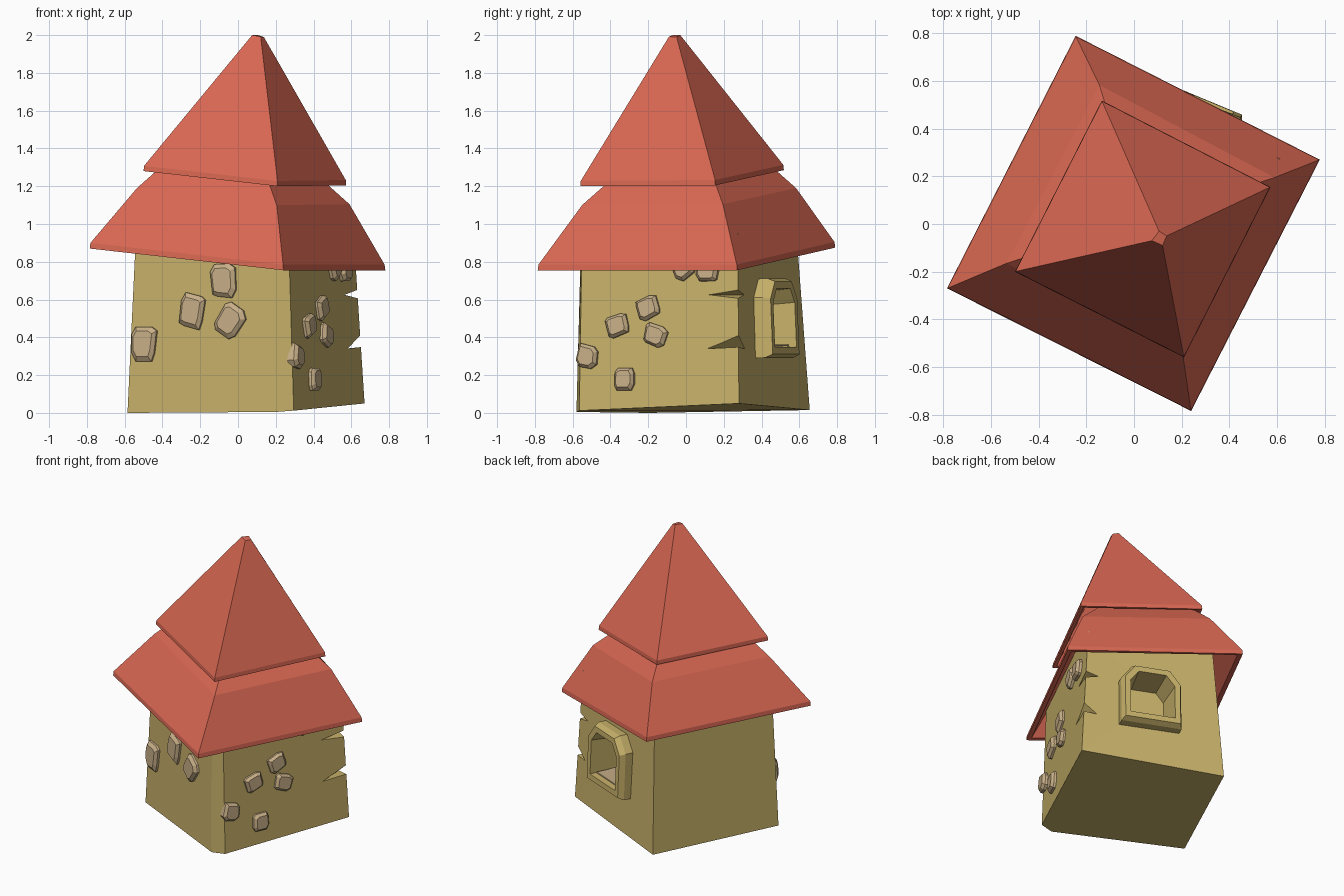
import bpy, bmesh, math, random
from mathutils import Vector

if "Cube" in bpy.data.objects:
    bpy.data.objects.remove(bpy.data.objects["Cube"])

random.seed(4)


def material(name, rgb):
    m = bpy.data.materials.new(name)
    m.diffuse_color = (*rgb, 1)
    m.use_nodes = True
    m.node_tree.nodes["Principled BSDF"].inputs["Base Color"].default_value = m.diffuse_color
    return m


RED = material("roof red", (0.70, 0.138, 0.086))
YELLOW = material("wall ochre", (0.58, 0.445, 0.145))
STONE = material("stone beige", (0.58, 0.43, 0.245))


def finish(name, bm, mat):
    bmesh.ops.recalc_face_normals(bm, faces=bm.faces)
    me = bpy.data.meshes.new(name)
    bm.to_mesh(me)
    bm.free()
    me.materials.append(mat)
    ob = bpy.data.objects.new(name, me)
    bpy.context.collection.objects.link(ob)
    return ob


def stack(name, rings, mat):
    """Solid from a stack of equal-sized rings, capped at both ends."""
    bm = bmesh.new()
    loops = [[bm.verts.new(p) for p in r] for r in rings]
    n = len(loops[0])
    for a, b in zip(loops, loops[1:]):
        for i in range(n):
            j = (i + 1) % n
            bm.faces.new((a[i], a[j], b[j], b[i]))
    bm.faces.new(loops[0][::-1])
    bm.faces.new(loops[-1])
    return finish(name, bm, mat)


def hull(name, pts, mat):
    bm = bmesh.new()
    for p in pts:
        bm.verts.new(p)
    bmesh.ops.convex_hull(bm, input=bm.verts)
    return finish(name, bm, mat)


def shifted(ring, scale=1.0, dz=0.0):
    """Copy of a ring scaled in plan about its own middle and raised."""
    pts = [Vector(p) for p in ring]
    c = sum(pts, Vector()) / len(pts)
    return [(c.x + (p.x - c.x) * scale, c.y + (p.y - c.y) * scale, p.z + dz) for p in pts]


# Roof: two hollow tiers, corners ordered west, south, east, north
eave = [(-.785, -.27, .87), (.24, -.785, .755), (.78, .27, .755), (-.245, .79, .875)]
bend = [(-.535, -.165, 1.19), (.205, -.55, 1.10), (.59, .195, 1.105), (-.145, .583, 1.19)]
stack("lower_roof", [shifted(bend, .85, -.02), shifted(eave, .95, .005), eave,
                     shifted(eave, .995, .03), bend, shifted(bend, .62, .19)], RED)
eave2 = [(-.50, -.20, 1.28), (.21, -.56, 1.20), (.573, .155, 1.205), (-.135, .518, 1.285)]
tip = [(.075, -.07, 2.0), (.12, -.09, 1.992), (.137, -.05, 1.99), (.105, -.03, 2.0)]
stack("upper_roof", [shifted(tip, .8, -.12), shifted(eave2, .94, .005), eave2,
                     shifted(eave2, .995, .028), tip], RED)

# Walls: tapered, with a chamfered front corner
W, S1, S2, E, N = 0, 1, 2, 3, 4
base = [Vector(p) for p in ((-.585, -.195, 0), (.20, -.58, .005), (.295, -.565, .012),
                            (.67, .28, .05), (-.20, .655, .015))]
top = [Vector(p) for p in ((-.54, -.185, .95), (.185, -.555, .95), (.267, -.55, .95),
                           (.612, .274, .95), (-.165, .585, .95))]
body = stack("walls", [base, top], YELLOW)


def edge_at(i, z):
    f = (z - base[i].z) / (top[i].z - base[i].z)
    return base[i].lerp(top[i], f)


def wall_frame(i, j, u, z):
    """Point on a wall, with its sideways, upward and outward directions."""
    p = edge_at(i, z).lerp(edge_at(j, z), u)
    t = (edge_at(j, z) - edge_at(i, z)).normalized()
    up = (edge_at(i, z + .1).lerp(edge_at(j, z + .1), u) - p).normalized()
    n = t.cross(up).normalized()
    return p, t, n.cross(t), n


# Window: arched frame with a deep recess
wp, wt, wu, wn = wall_frame(E, N, .48, .5)
arch = [(-.20, -.21), (.20, -.21), (.20, .11), (.125, .21), (-.125, .21), (-.20, .11)]


def arch_ring(s, w):
    return [wp + wt * x * s + wu * y * s + wn * w for x, y in arch]


stack("window_frame", [arch_ring(1, -.13), arch_ring(1, .05), arch_ring(.92, .088),
                       arch_ring(.74, .088), arch_ring(.66, -.11)], YELLOW)
sill = [wp + wt * x + wu * y + wn * w for x in (-.128, .128)
        for y in (-.148, -.140) for w in (-.108, .05)]
hull("window_sill", sill, STONE)
cutters = [hull("window_cutter", arch_ring(.88, -.12) + arch_ring(.88, .2), YELLOW)]

# Cracks: wedges cut out of the east corner
for z, drop, half in ((.63, -.005, .028), (.39, -.05, .04)):
    e = edge_at(E, z)
    a = wall_frame(S2, E, .80, z + drop)
    b = wall_frame(E, N, .10, z + drop)
    out = Vector((.02, .012, 0))
    cutters.append(hull("crack_cutter", [a[0] + a[3] * .003, b[0] + b[3] * .003,
                                         e + out + Vector((0, 0, half)),
                                         e + out - Vector((0, 0, half))], YELLOW))

for c in cutters:
    mod = body.modifiers.new("cut", 'BOOLEAN')
    mod.operation = 'DIFFERENCE'
    mod.solver = 'EXACT'
    mod.object = c
dg = bpy.context.evaluated_depsgraph_get()
cut_mesh = bpy.data.meshes.new_from_object(body.evaluated_get(dg))
body.modifiers.clear()
body.data = cut_mesh
for c in cutters:
    bpy.data.objects.remove(c)


# Stones: chunky bevelled slabs set in two walls
def stone(i, j, u, z, w, h, turn):
    p, t, up, n = wall_frame(i, j, u, z)
    ca, sa = math.cos(turn), math.sin(turn)
    shape = []
    for x, y in ((-.3, -.5), (.35, -.5), (.5, -.3), (.5, .32), (.3, .5), (-.36, .5), (-.5, .3), (-.5, -.34)):
        x = (x + random.uniform(-.06, .06)) * w
        y = (y + random.uniform(-.06, .06)) * h
        shape.append((x * ca - y * sa, x * sa + y * ca))
    rings = [[p + t * x * s + up * y * s + n * d for x, y in shape]
             for s, d in ((1, -.02), (1, .016), (.74, .034))]
    stack("wall_stone", rings, STONE)


for x, z, turn in ((-.49, .37, 0), (-.24, .54, -.1), (-.075, .70, .05), (-.035, .49, -.55)):
    stone(W, S1, (x + .565) / .76, z, .135, .18, turn)
for y, z, turn in ((-.52, .30, -.2), (-.36, .465, .3), (-.2, .56, .45), (-.16, .41, -.3),
                   (-.32, .18, .0), (-.01, .77, .5), (.115, .755, -.15)):
    stone(S2, E, (y + .56) / .838, z, .12, .115, turn)
